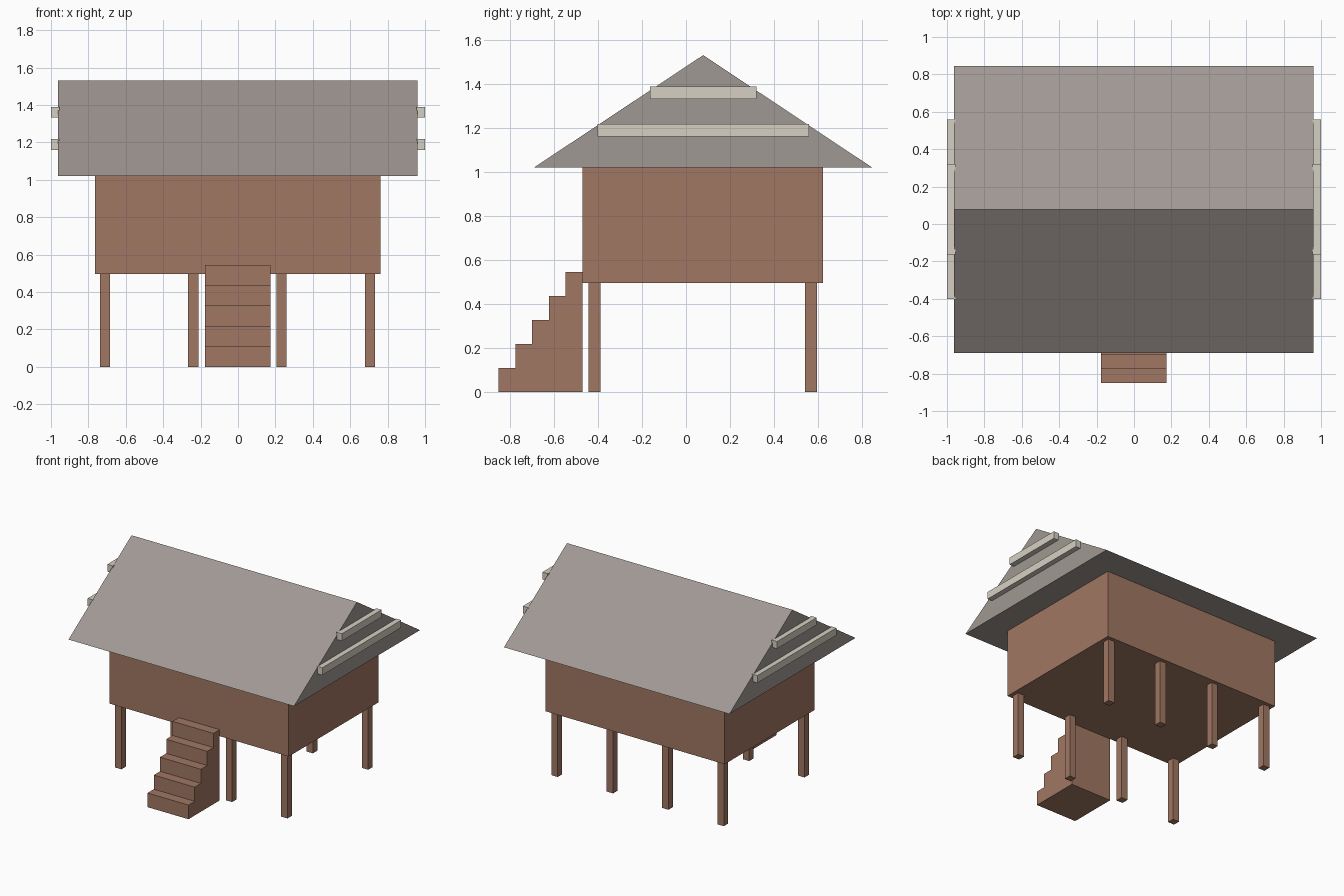
import bpy
import bmesh

if "Cube" in bpy.data.objects:
    bpy.data.objects.remove(bpy.data.objects["Cube"], do_unlink=True)


def material(name, rgb):
    linear = [((c / 255 + 0.055) / 1.055) ** 2.4 for c in rgb]
    mat = bpy.data.materials.new(name)
    mat.use_nodes = True
    mat.diffuse_color = (*linear, 1)
    mat.node_tree.nodes["Principled BSDF"].inputs["Base Color"].default_value = (*linear, 1)
    return mat


wood = material("brown wood", (160, 119, 99))
slate = material("grey roofing", (160, 152, 147))
cream = material("pale timber", (214, 208, 195))


def prism(name, profile, x0, x1, mat):
    """Extrude a (y, z) outline along x."""
    bm = bmesh.new()
    face = bm.faces.new([bm.verts.new((x0, y, z)) for y, z in profile])
    moved = bmesh.ops.extrude_face_region(bm, geom=[face])["geom"]
    bmesh.ops.translate(bm, vec=(x1 - x0, 0, 0),
                        verts=[v for v in moved if isinstance(v, bmesh.types.BMVert)])
    bmesh.ops.recalc_face_normals(bm, faces=bm.faces)
    mesh = bpy.data.meshes.new(name)
    bm.to_mesh(mesh)
    bm.free()
    mesh.materials.append(mat)
    obj = bpy.data.objects.new(name, mesh)
    bpy.context.collection.objects.link(obj)
    return obj


def box(name, x0, x1, y0, y1, z0, z1, mat):
    return prism(name, [(y0, z0), (y1, z0), (y1, z1), (y0, z1)], x0, x1, mat)


# Raised house body and gabled roof
box("house_body", -0.765, 0.761, -0.47, 0.622, 0.495, 1.02, wood)
prism("gable_roof", [(-0.69, 1.02), (0.845, 1.02), (0.078, 1.53)], -0.962, 0.96, slate)

# Two rows of stilts
for row, y in (("front", -0.416), ("back", 0.567)):
    for i in range(4):
        x = -0.711 + i * 0.472
        box(f"{row}_stilt_{i + 1}", x - 0.027, x + 0.027, y - 0.027, y + 0.027, 0, 0.495, wood)

# Solid staircase
steps, front, tread, rise = 5, -0.85, 0.076, 0.109
outline = [(front, 0)]
for i in range(steps):
    outline += [(front + i * tread, (i + 1) * rise), (front + (i + 1) * tread, (i + 1) * rise)]
outline.append((front + steps * tread, 0))
prism("staircase", outline, -0.176, 0.173, wood)

# Battens across both gable ends
for side, x0, x1 in (("right", -1, -0.955), ("left", 0.955, 1)):
    box(f"{side}_lower_batten", x0, x1, -0.402, 0.559, 1.16, 1.217, cream)
    box(f"{side}_upper_batten", x0, x1, -0.163, 0.32, 1.332, 1.388, cream)
